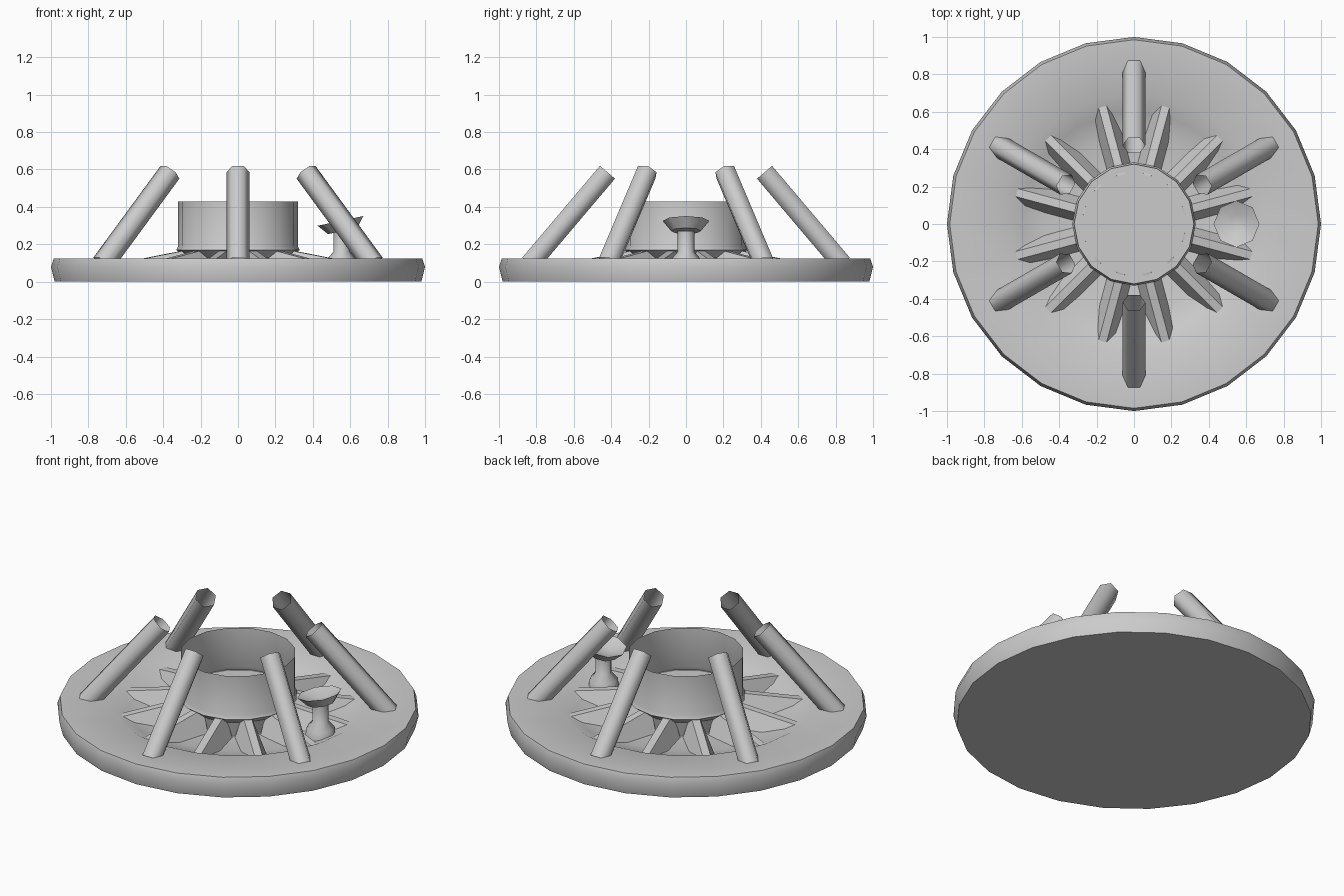
import bpy, bmesh
from math import sin, cos, pi, radians
from mathutils import Matrix, Vector

if "Cube" in bpy.data.objects:
    bpy.data.objects.remove(bpy.data.objects["Cube"])


def finish(name, bm, mat=None, angle=35):
    if mat:
        bm.transform(mat)
    me = bpy.data.meshes.new(name)
    bm.to_mesh(me)
    bm.free()
    ob = bpy.data.objects.new(name, me)
    bpy.context.collection.objects.link(ob)
    bpy.ops.object.select_all(action='DESELECT')
    ob.select_set(True)
    bpy.context.view_layer.objects.active = ob
    if angle:
        bpy.ops.object.shade_smooth_by_angle(angle=radians(angle))
    return ob


def lathe(name, profile, sides, mat=None, angle=35):
    # revolve (radius, height) points around z; radius 0 becomes a pole
    bm = bmesh.new()
    rings = []
    for r, z in profile:
        if r == 0:
            rings.append([bm.verts.new((0, 0, z))] * sides)
        else:
            rings.append([bm.verts.new((r * cos(2 * pi * i / sides), r * sin(2 * pi * i / sides), z))
                          for i in range(sides)])
    for a, b in zip(rings, rings[1:]):
        for i in range(sides):
            j = (i + 1) % sides
            bm.faces.new(list(dict.fromkeys([a[i], a[j], b[j], b[i]])))
    return finish(name, bm, mat, angle)


# base disc with a recessed bowl
lathe("base_disc", [(0, 0), (0.98, 0), (1.0, 0.08), (0.985, 0.125), (0.7, 0.125),
                    (0.6, 0.075), (0.48, 0.045), (0.27, 0.04)], 24)

# open central drum: tapered skirt, wall and inner floor
lathe("drum_wall", [(0.26, 0.04), (0.28, 0.13), (0.33, 0.17), (0.32, 0.19), (0.32, 0.43)], 16)
lathe("drum_floor", [(0.325, 0.17), (0, 0.17)], 16, angle=0)

# twelve radial ribs with bevelled sides
for k in range(12):
    bm = bmesh.new()
    ends = []
    for r, top, low in ((0.27, 0.172, 0.04), (0.66, 0.098, 0.05)):
        ends.append([bm.verts.new((r, y, z)) for y, z in
                     ((-0.065, low), (0.065, low), (0.022, top), (-0.022, top))])
    a, b = ends
    for i in range(4):
        j = (i + 1) % 4
        bm.faces.new((a[j], a[i], b[i], b[j]))
    bm.faces.new(b)
    finish("radial_rib", bm, Matrix.Rotation(radians(15 + 30 * k), 4, 'Z'), 0)

# six open hexagonal tubes leaning inward
foot, head = Vector((0.835, 0, 0.095)), Vector((0.42, 0, 0.585))
length = (head - foot).length
lean = Vector((0, 0, 1)).rotation_difference(head - foot).to_matrix().to_4x4()
for k in range(6):
    turn = Matrix.Rotation(radians(30 + 60 * k), 4, 'Z')
    lathe("leaning_tube", [(0.061, 0), (0.061, length)], 6,
          turn @ Matrix.Translation(foot) @ lean @ Matrix.Rotation(pi / 6, 4, 'Z'), 65)

# small tilted dish on a flared stem
lathe("dish_stem", [(0.085, 0.06), (0.08, 0.12), (0.045, 0.16), (0.045, 0.27)], 8,
      Matrix.Translation((0.555, 0, 0)), 50)
lathe("dish", [(0, -0.055), (0.08, -0.055), (0.125, 0), (0.045, -0.035), (0, -0.035)], 8,
      Matrix.Translation((0.548, 0, 0.325)) @ Matrix.Rotation(radians(-12), 4, 'Y'), 50)
